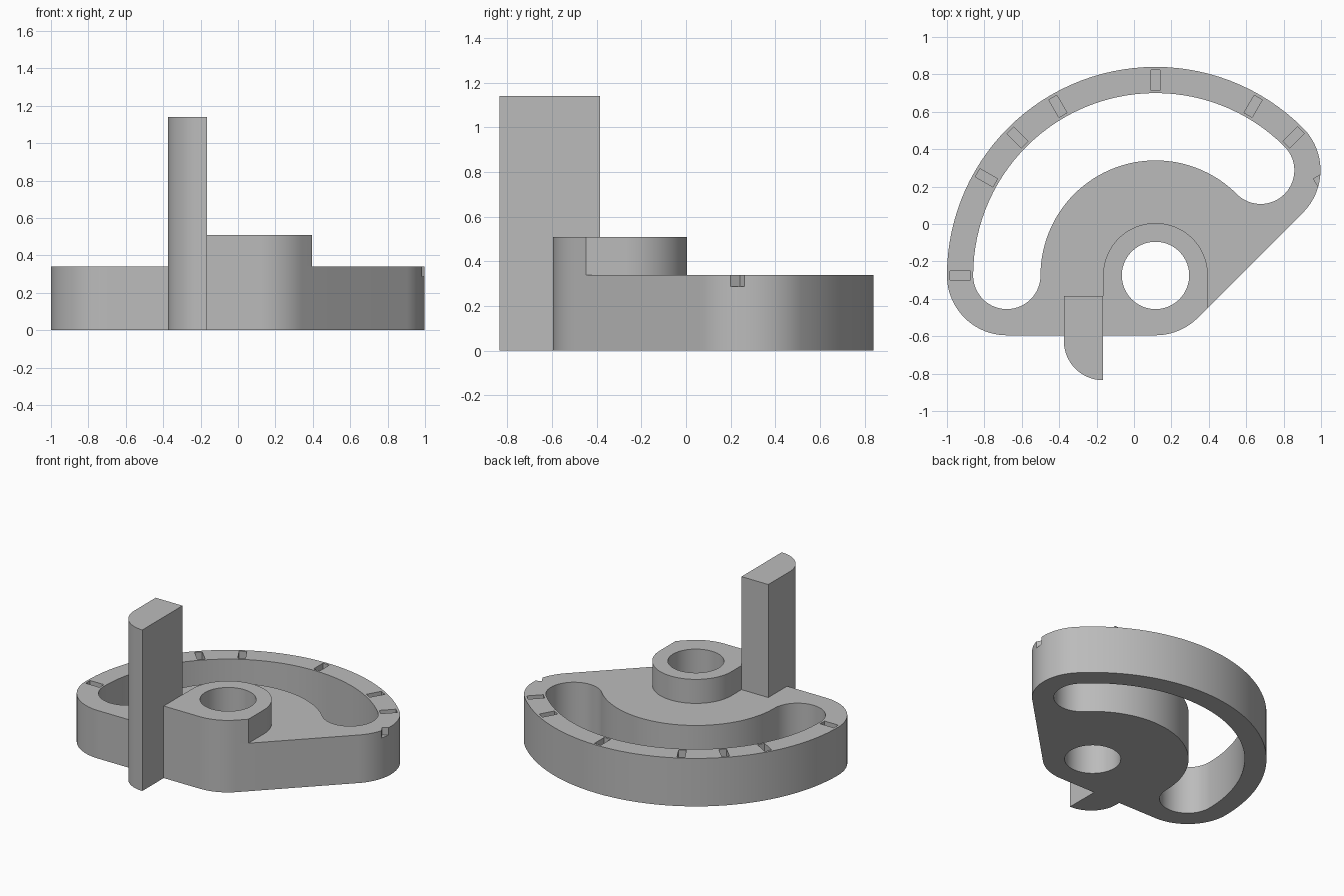
import bpy, bmesh
from math import cos, sin, radians, sqrt
from mathutils import Matrix, Vector

if "Cube" in bpy.data.objects:
    bpy.data.objects.remove(bpy.data.objects["Cube"])

PIVOT = Vector((0.115, -0.275))
MID = 0.795                      # slot centreline radius
LEFT = PIVOT + Vector((-MID, 0))
RIGHT = PIVOT + Vector((MID * cos(radians(45)), MID * sin(radians(45))))
PLATE_H, BOSS_H, POST_H = 0.34, 0.51, 1.14

grey = bpy.data.materials.new("plain grey")
grey.diffuse_color = (0.5, 0.5, 0.5, 1)
grey.use_nodes = True
grey.node_tree.nodes["Principled BSDF"].inputs["Base Color"].default_value = grey.diffuse_color


def arc(c, r, a0, a1):
    """Points along an arc, one every 3 degrees or so."""
    n = max(2, round(abs(a1 - a0) / 3))
    angles = [radians(a0 + (a1 - a0) * i / n) for i in range(n + 1)]
    return [(c[0] + r * cos(a), c[1] + r * sin(a)) for a in angles]


def prism(name, points, z0, z1):
    """Extrude a closed counter-clockwise profile from z0 to z1."""
    bm = bmesh.new()
    for x, y in points:
        bm.verts.new((x, y, z0))
    bmesh.ops.remove_doubles(bm, verts=bm.verts[:], dist=1e-4)
    bm.verts.ensure_lookup_table()
    base = bm.faces.new(bm.verts[:])
    top = bmesh.ops.extrude_face_region(bm, geom=[base], use_keep_orig=True)["geom"]
    bmesh.ops.translate(bm, vec=(0, 0, z1 - z0),
                        verts=[v for v in top if isinstance(v, bmesh.types.BMVert)])
    bmesh.ops.recalc_face_normals(bm, faces=bm.faces[:])
    mesh = bpy.data.meshes.new(name)
    bm.to_mesh(mesh)
    bm.free()
    ob = bpy.data.objects.new(name, mesh)
    bpy.context.collection.objects.link(ob)
    mesh.materials.append(grey)
    return ob


def cut(target, cutter):
    """Subtract the cutter and apply the result."""
    mod = target.modifiers.new("cut", 'BOOLEAN')
    mod.operation, mod.solver, mod.object = 'DIFFERENCE', 'EXACT', cutter
    bpy.context.view_layer.update()
    deps = bpy.context.evaluated_depsgraph_get()
    mesh = bpy.data.meshes.new_from_object(target.evaluated_get(deps))
    target.modifiers.clear()
    target.data = mesh


# Base plate outline: two rounded ends, a rounded pivot corner and a large arc
plate = prism("base_plate",
              arc(LEFT, 0.32, 180, 270) + arc(PIVOT, 0.32, 270, 315)
              + arc(RIGHT, 0.32, 315, 405) + arc(PIVOT, 1.115, 45, 180), 0, PLATE_H)

# Raised boss around the pivot, flush with the plate's front edge
boss_right = PIVOT.x + 0.28
boss = prism("pivot_boss",
             arc(PIVOT, 0.28, 0, 180) + [(PIVOT.x - 0.28, PIVOT.y - 0.32)]
             + arc(PIVOT, 0.32, 270, 315)
             + [(boss_right, PIVOT.y + 0.28 - 0.32 * sqrt(2))], PLATE_H, BOSS_H)

# Upright post with one rounded corner, fitted against the plate
post = prism("upright_post",
             arc((-0.165, -0.625), 0.21, 180, 270) + [(-0.165, -0.385), (-0.375, -0.385)],
             0, POST_H)
cut(post, plate)

# Cutters: curved slot, pivot hole and radial index notches
slot = prism("slot_cutter",
             arc(PIVOT, MID + 0.18, 45, 180) + arc(LEFT, 0.18, 180, 360)
             + arc(PIVOT, MID - 0.18, 180, 45) + arc(RIGHT, 0.18, 225, 405), -0.1, 0.6)
hole = prism("hole_cutter", arc(PIVOT, 0.18, 0, 360), -0.1, 0.7)
cutters = [slot, hole]
for i, a in enumerate((30, 45, 60, 90, 120, 135, 150, 180)):
    notch = prism(f"notch_cutter_{i}",
                  [(0.99, -0.025), (1.098, -0.025), (1.098, 0.025), (0.99, 0.025)],
                  PLATE_H - 0.052, PLATE_H + 0.1)
    notch.data.transform(Matrix.Translation((PIVOT.x, PIVOT.y, 0))
                         @ Matrix.Rotation(radians(a), 4, 'Z'))
    cutters.append(notch)
for c in cutters:
    cut(plate, c)
cut(boss, hole)
for c in cutters:
    bpy.data.objects.remove(c)

# Smooth curved walls, crisp rims
for ob in (plate, boss, post):
    ob.select_set(True)
bpy.context.view_layer.objects.active = plate
bpy.ops.object.shade_smooth_by_angle(angle=radians(30))
